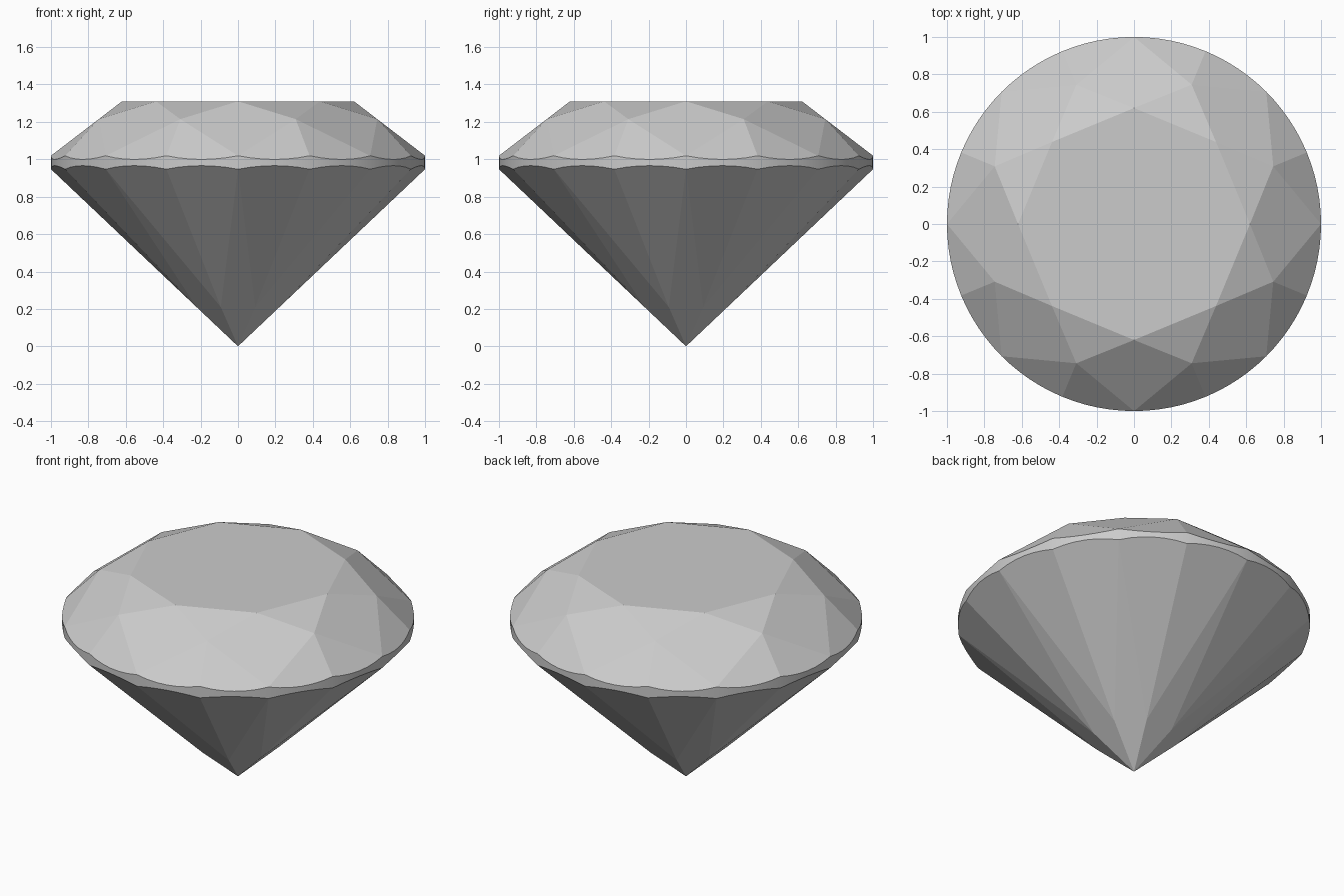
import bpy, bmesh
from math import sin, cos, pi, radians

if "Cube" in bpy.data.objects:
    bpy.data.objects.remove(bpy.data.objects["Cube"])

SEG = 96                      # girdle segments
STEP = radians(22.5)          # half of one eight-fold sector
HALF = STEP / 2
TABLE_R, TABLE_Z = 0.62, 1.31
TOP_Z, LOW_Z = 1.019, 0.947   # girdle height at the facet corners
STAR_R, LOWER_R = 0.806, 0.24


def polar(r, a, z):
    return (r * cos(a), r * sin(a), z)


# Heights that keep each four-sided main facet flat
star_z = TABLE_Z - (STAR_R * cos(STEP) - TABLE_R) * (TABLE_Z - TOP_Z) / (1 - TABLE_R)
lower_z = LOW_Z * LOWER_R * cos(STEP)


def scallop(a, corner_z, r, z):
    """Height where a girdle facet's plane meets the round girdle."""
    slope = (corner_z - z) / ((1 - r) * cos(HALF))
    return corner_z + slope * (cos(a % STEP - HALF) - cos(HALF))


# Corner points of table, stars, pavilion and culet
points = [(0, 0, 0)]
for k in range(8):
    a = k * 2 * STEP
    points += [polar(TABLE_R, a, TABLE_Z),
               polar(STAR_R, a + STEP, star_z),
               polar(LOWER_R, a + STEP, lower_z)]

# Scalloped girdle rims
for k in range(SEG):
    a = (k % (SEG // 16)) * 2 * pi / SEG
    full = k * 2 * pi / SEG
    points += [polar(1, full, scallop(a, TOP_Z, STAR_R, star_z)),
               polar(1, full, scallop(a, LOW_Z, LOWER_R, lower_z))]

# Faceted gem: hull of the points, flat facets merged
bm = bmesh.new()
for p in points:
    bm.verts.new(p)
bmesh.ops.convex_hull(bm, input=bm.verts[:])
bmesh.ops.dissolve_limit(bm, angle_limit=radians(0.5), verts=bm.verts[:], edges=bm.edges[:])
bmesh.ops.recalc_face_normals(bm, faces=bm.faces[:])

# Smooth girdle band, flat facets elsewhere
for f in bm.faces:
    f.smooth = abs(f.normal.z) < 0.1

mesh = bpy.data.meshes.new("cut_gem")
bm.to_mesh(mesh)
bm.free()
gem = bpy.data.objects.new("cut_gem", mesh)
bpy.context.collection.objects.link(gem)
